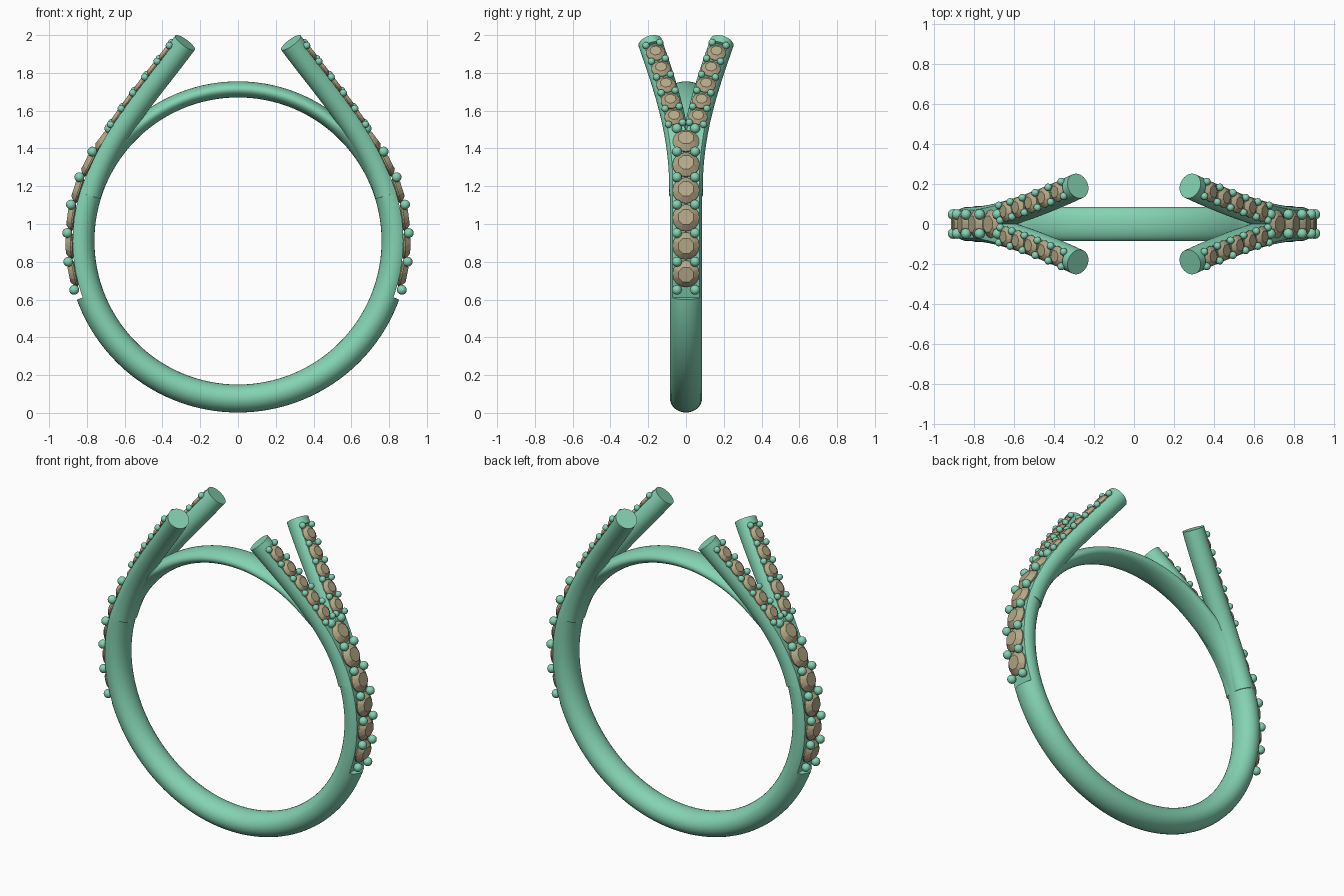
import bpy, bmesh
from math import sin, cos, pi, radians
from mathutils import Vector, Matrix

if "Cube" in bpy.data.objects:
    bpy.data.objects.remove(bpy.data.objects["Cube"])

CZ = 0.91  # height of the finger hole centre


def material(name, color):
    m = bpy.data.materials.new(name)
    m.diffuse_color = (*color, 1)
    m.use_nodes = True
    m.node_tree.nodes["Principled BSDF"].inputs["Base Color"].default_value = m.diffuse_color
    return m


METAL = material("metal", (0.23, 0.65, 0.45))
STONE = material("stone", (0.46, 0.39, 0.24))


def finish(bm, name, mat, mirror=(False, False), smooth=True):
    bmesh.ops.recalc_face_normals(bm, faces=bm.faces)
    me = bpy.data.meshes.new(name)
    bm.to_mesh(me)
    bm.free()
    ob = bpy.data.objects.new(name, me)
    bpy.context.collection.objects.link(ob)
    me.materials.append(mat)
    if any(mirror):
        mod = ob.modifiers.new("mirror", 'MIRROR')
        mod.use_axis = (mirror[0], mirror[1], False)
        mod.use_mirror_merge = False
    if smooth:
        bpy.ops.object.select_all(action='DESELECT')
        ob.select_set(True)
        bpy.context.view_layer.objects.active = ob
        bpy.ops.object.shade_smooth_by_angle(angle=radians(35))
    return ob


def sweep(stations, closed, n=32):
    """Stations are (centre, outward, sideways, half width, half depth, outward limit)."""
    bm = bmesh.new()
    rings = []
    for c, out, side, a, b, lim in stations:
        rings.append([bm.verts.new(c + side * a * sin(2 * pi * i / n)
                                   + out * min(b * cos(2 * pi * i / n), lim)) for i in range(n)])
    pairs = list(zip(rings, rings[1:]))
    if closed:
        pairs.append((rings[-1], rings[0]))
    else:
        bm.faces.new(rings[0])
        bm.faces.new(rings[-1])
    for r, s in pairs:
        for i in range(n):
            j = (i + 1) % n
            bm.faces.new((r[i], r[j], s[j], s[i]))
    return bm


def add_gem(bm, c, out, side, r, h):
    """Faceted stone: table, crown, girdle and a pointed pavilion."""
    fwd = out.cross(side)

    def ring(rad, z, k, off=0.0):
        return [bm.verts.new(c + out * z + (side * cos(2 * pi * (i + off) / k)
                + fwd * sin(2 * pi * (i + off) / k)) * rad) for i in range(k)]
    table, gird, low = ring(r * 0.6, h, 8, 0.5), ring(r, 0, 16), ring(r, -0.1 * r, 16)
    tip = bm.verts.new(c - out * r * 0.7)
    bm.faces.new(table)
    for i in range(8):
        g = [gird[(2 * i + k) % 16] for k in range(4)]
        bm.faces.new((table[i], g[0], g[1]))
        bm.faces.new((table[i], g[1], g[2]))
        bm.faces.new((table[i], g[2], table[(i + 1) % 8]))
    for i in range(16):
        j = (i + 1) % 16
        bm.faces.new((gird[i], gird[j], low[j], low[i]))
        bm.faces.new((low[i], low[j], tip))


def add_ball(bm, c, r):
    bmesh.ops.create_uvsphere(bm, u_segments=16, v_segments=10, radius=r,
                              matrix=Matrix.Translation(c))


# Shank: full loop, flattened under the side stones, thinner bridge on top
Y = Vector((0, 1, 0))


def radial(deg):
    return Vector((cos(radians(deg)), 0, sin(radians(deg))))


def shank_station(deg, flat):
    d = radial(deg)
    lift = degrees_from_side(deg)
    k = min(max((lift - 37) / 15, 0), 1)
    k = k * k * (3 - 2 * k)
    inner, outer = 0.76, 0.908 - 0.063 * k
    mid, b = (inner + outer) / 2, (outer - inner) / 2
    return (Vector((0, 0, CZ)) + d * mid, d, Y, 0.085, b, 0.875 - mid if flat else 1.0)


def degrees_from_side(deg):
    return deg if deg <= 90 else 180 - deg


stations = [shank_station(a, False) for a in range(-160, -19, 2)]
stations += [shank_station(a + 0.1, True) for a in range(-20, 201, 2)]
finish(sweep(stations, True), "shank", METAL)

# Split arms along a bezier path
P = [Vector(p) for p in ((0.79, 0.025, 1.15), (0.70, 0.02, 1.46),
                         (0.48, 0.095, 1.69), (0.28, 0.19, 1.96))]


def arm_frame(t):
    u = 1 - t
    c = P[0] * u**3 + P[1] * 3 * u * u * t + P[2] * 3 * u * t * t + P[3] * t**3
    d = ((P[1] - P[0]) * u * u + (P[2] - P[1]) * 2 * u * t + (P[3] - P[2]) * t * t).normalized()
    out = Vector((d.z, 0, -d.x)).normalized()
    return c, out, d.cross(out)


def arm_at_height(z):
    lo, hi = 0.0, 1.0
    for _ in range(30):
        t = (lo + hi) / 2
        c, out, _s = arm_frame(t)
        lo, hi = (t, hi) if (c + out * 0.055).z < z else (lo, t)
    return arm_frame(t)


R = 0.064
ts = [(i / 40 * 0.955, 0.045) for i in range(41)] + [(0.957, 1), (0.98, 1), (1, 1)]
finish(sweep([(*arm_frame(t), R, R, lim) for t, lim in ts], False),
       "split_arm", METAL, (True, True))

# Large side stones with bead prongs between them
side_stones, side_prongs = bmesh.new(), bmesh.new()
STEP = 9.35
for i in range(6):
    d = radial(-11.3 + i * STEP * 1.03)
    add_gem(side_stones, Vector((0, 0, CZ)) + d * 0.887, d, Y, 0.072, 0.026)
for i in range(7):
    d = radial(-16.6 + i * STEP * 1.03)
    for s in (-1, 1):
        add_ball(side_prongs, Vector((0, s * 0.048, CZ)) + d * 0.905, 0.026)
finish(side_stones, "side_stones", STONE, (True, False), smooth=False)
finish(side_prongs, "side_prongs", METAL, (True, False))

# Small stones and prongs on the arms
arm_stones, arm_prongs = bmesh.new(), bmesh.new()
for i in range(5):
    c, out, side = arm_at_height(1.91 - 0.085 * i)
    add_gem(arm_stones, c + out * 0.052, out, side, 0.051, 0.017)
for i in range(6):
    c, out, side = arm_at_height(1.951 - 0.084 * i)
    for s in (-1, 1):
        add_ball(arm_prongs, c + out * 0.058 + side * s * 0.038, 0.019)
finish(arm_stones, "arm_stones", STONE, (True, True), smooth=False)
finish(arm_prongs, "arm_prongs", METAL, (True, True))
